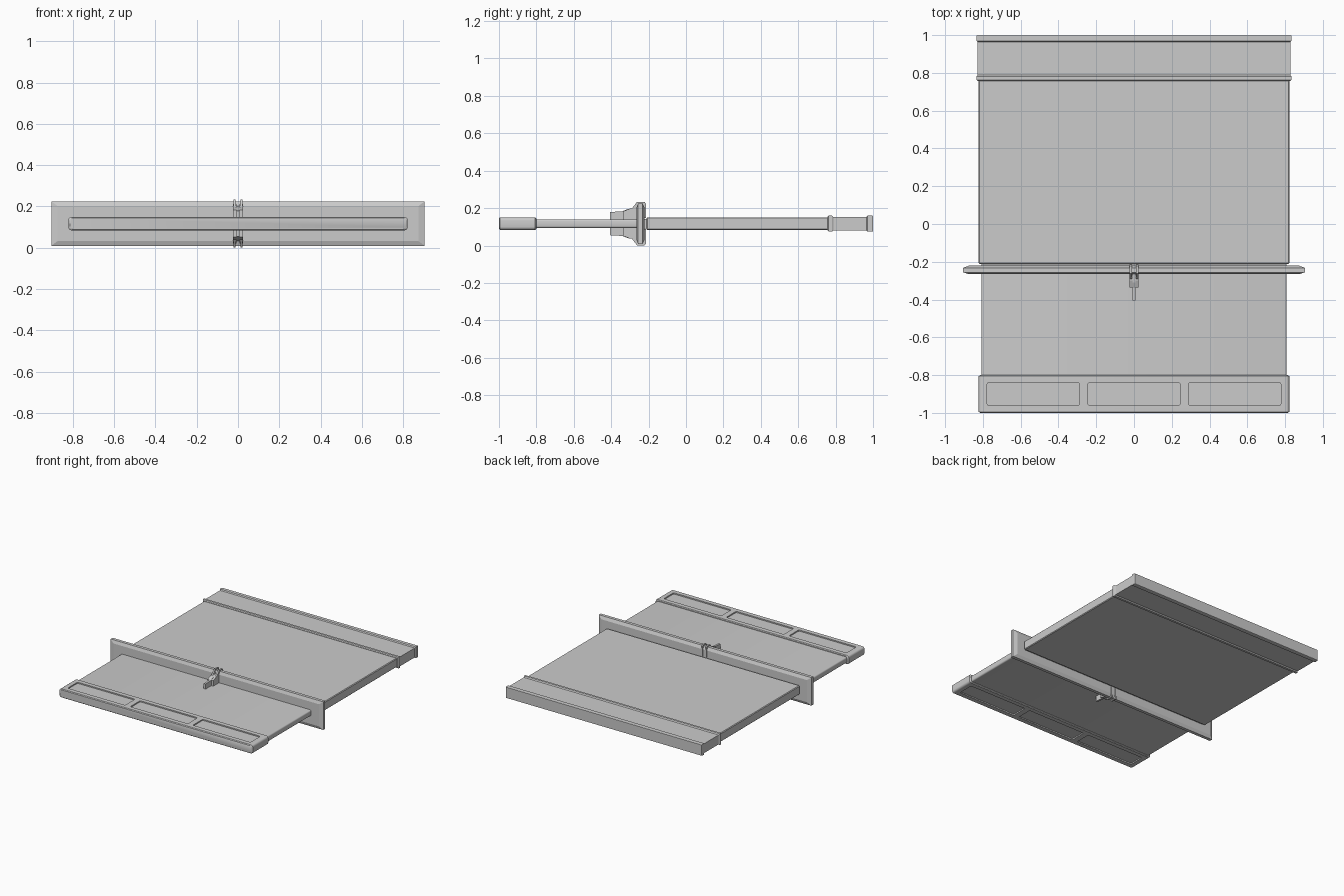
import bpy, bmesh, math
from mathutils import Vector

if "Cube" in bpy.data.objects:
    bpy.data.objects.remove(bpy.data.objects["Cube"])

ZC = 0.117  # mid height of the whole model

steel = bpy.data.materials.new("plain grey")
steel.diffuse_color = (0.6, 0.6, 0.6, 1)
steel.use_nodes = True
steel.node_tree.nodes["Principled BSDF"].inputs["Base Color"].default_value = steel.diffuse_color


def finish(name, bm):
    bmesh.ops.recalc_face_normals(bm, faces=bm.faces)
    me = bpy.data.meshes.new(name)
    bm.to_mesh(me)
    bm.free()
    me.materials.append(steel)
    ob = bpy.data.objects.new(name, me)
    bpy.context.collection.objects.link(ob)
    return ob


def loft(name, sections, c=0.0, seg=1):
    """Box-like loft along y; sections are (y, half width, half height), c rounds the long edges."""
    bm = bmesh.new()
    rings = []
    for y, hx, hz in sections:
        pts = []
        for k, (sx, sz) in enumerate([(1, 1), (-1, 1), (-1, -1), (1, -1)]):
            if c == 0:
                pts.append((sx * hx, y, ZC + sz * hz))
                continue
            for i in range(seg + 1):
                a = math.pi / 2 * (k + i / seg)
                pts.append((sx * (hx - c) + c * math.cos(a), y,
                            ZC + sz * (hz - c) + c * math.sin(a)))
        rings.append([bm.verts.new(p) for p in pts])
    n = len(rings[0])
    for a, b in zip(rings, rings[1:]):
        for i in range(n):
            bm.faces.new((a[i], a[(i + 1) % n], b[(i + 1) % n], b[i]))
    bm.faces.new(rings[0])
    bm.faces.new(rings[-1])
    return finish(name, bm)


def plate(name, profile, x0, x1):
    """Side profile of (y, height above middle) extruded across x."""
    bm = bmesh.new()
    f = bm.faces.new([bm.verts.new((x0, y, ZC + z)) for y, z in profile])
    r = bmesh.ops.extrude_face_region(bm, geom=[f])
    vs = [v for v in r["geom"] if isinstance(v, bmesh.types.BMVert)]
    bmesh.ops.translate(bm, verts=vs, vec=(x1 - x0, 0, 0))
    return finish(name, bm)


def smooth(ob):
    bpy.ops.object.select_all(action='DESELECT')
    ob.select_set(True)
    bpy.context.view_layer.objects.active = ob
    bpy.ops.object.shade_smooth_by_angle(angle=math.radians(35))


# Grip bar with rounded long edges
grip = loft("grip", [(-1.0, .815, .028), (-.994, .822, .033),
                     (-.806, .822, .033), (-.80, .815, .028)], .016, 4)

# Recessed panels on both faces of the grip
bm = bmesh.new()
for cx in (-.533, 0, .533):
    for s in (1, -1):
        r = bmesh.ops.create_cube(bm, size=1)
        for v in r["verts"]:
            v.co = Vector((cx + v.co.x * .49, -.90 + v.co.y * .12, ZC + s * .033 + v.co.z * .018))
upright = [e for e in bm.edges if abs(e.verts[0].co.z - e.verts[1].co.z) > .01]
bmesh.ops.bevel(bm, geom=upright, offset=.01, segments=2, affect='EDGES', profile=.5)
cutter = finish("panel_cutter", bm)
cutter.hide_render = True
cutter.hide_viewport = True
cut = grip.modifiers.new("panels", 'BOOLEAN')
cut.operation = 'DIFFERENCE'
cut.object = cutter
cut.solver = 'EXACT'
bpy.context.view_layer.update()
me = bpy.data.meshes.new_from_object(grip.evaluated_get(bpy.context.evaluated_depsgraph_get()))
grip.modifiers.clear()
grip.data = me
bpy.data.objects.remove(cutter)
smooth(grip)

# Thin flat tongue between grip and guard
smooth(loft("tongue", [(-.81, .808, .023), (-.24, .808, .023)], .010, 3))

# Tall cross guard with chamfered rim
loft("guard", [(-.265, .875, .085), (-.256, .905, .108), (-.232, .905, .108),
               (-.221, .875, .085)])

# Neck and main slab
loft("neck", [(-.23, .808, .026), (-.20, .808, .026)])
loft("slab", [(-.212, .815, .029), (-.206, .822, .034), (.78, .822, .034)], .005, 1)

# End cap with raised bands at both ends
loft("end_cap", [(.757, .826, .037), (.763, .834, .043), (.780, .834, .043),
                 (.788, .829, .036), (.964, .829, .036), (.970, .834, .043),
                 (.996, .834, .043), (1.0, .832, .041)])

# Clasp halves above and below the tongue: lever, knuckle and two prongs over the guard
lever = [(-.405, .018), (-.405, .062), (-.34, .066), (-.31, .078), (-.26, .085), (-.26, .018)]
knuckle = [(-.335, .018), (-.335, .066), (-.30, .080), (-.285, .080), (-.262, .10), (-.25, .10), (-.25, .018)]
prong = [(-.29, .05), (-.29, .080), (-.262, .116), (-.222, .116), (-.215, .108), (-.215, .03),
         (-.24, .03)]
for s, side in ((1, "upper"), (-1, "lower")):
    flip = lambda pr: [(y, s * z) for y, z in pr]
    plate(side + "_lever", flip(lever), -.008, .008)
    plate(side + "_knuckle_left", flip(knuckle), -.024, -.008)
    plate(side + "_knuckle_right", flip(knuckle), .008, .024)
    plate(side + "_prong_left", flip(prong), -.023, -.011)
    plate(side + "_prong_right", flip(prong), .011, .023)
